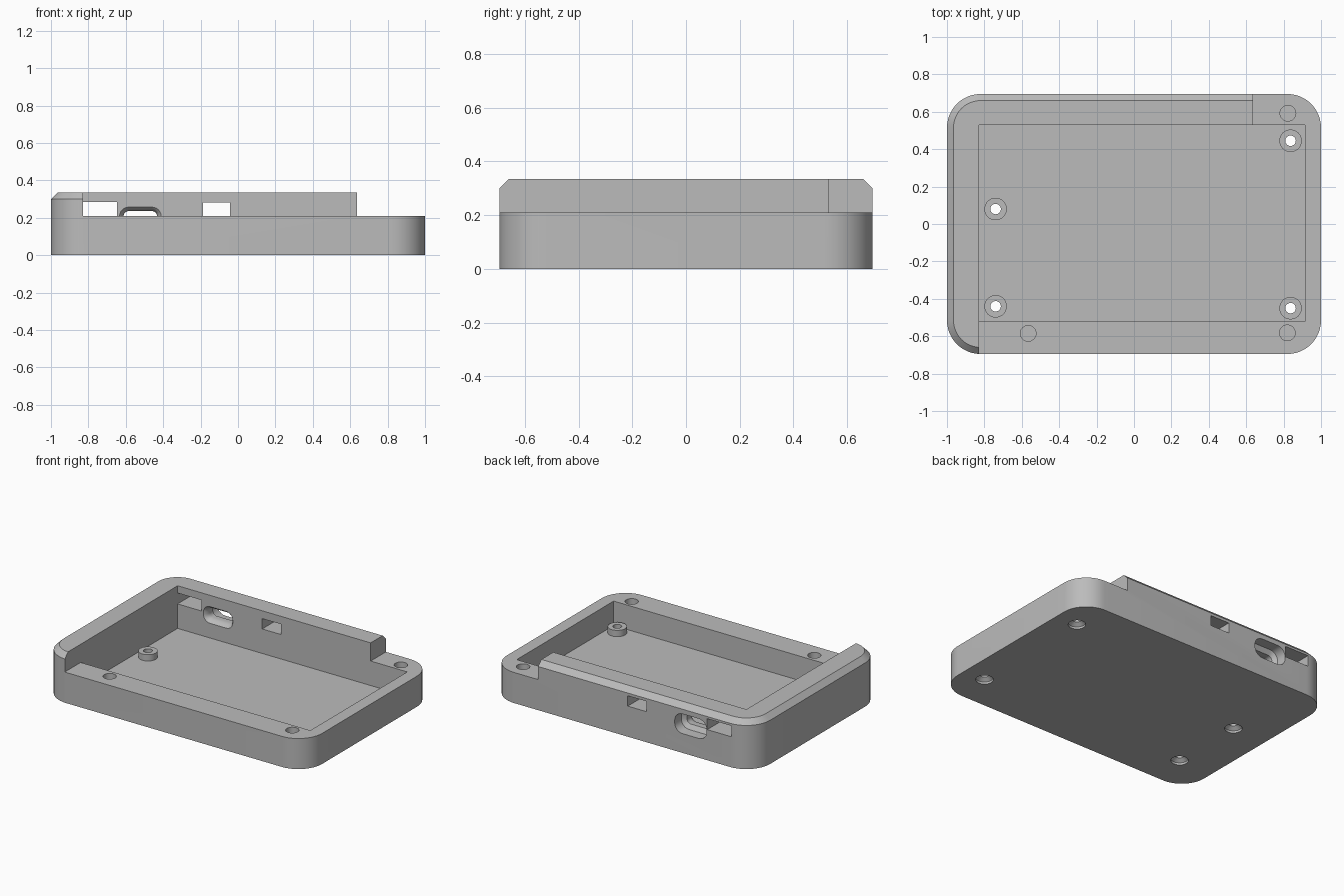
import bpy, bmesh, math
from mathutils import Vector

if "Cube" in bpy.data.objects:
    bpy.data.objects.remove(bpy.data.objects["Cube"], do_unlink=True)

grey = bpy.data.materials.new("mid grey plastic")
colour = (0.5, 0.5, 0.5, 1)
grey.diffuse_color = colour
grey.use_nodes = True
grey.node_tree.nodes["Principled BSDF"].inputs["Base Color"].default_value = colour

HALF_Y, CORNER = 0.695, 0.18
FLOOR, RIM, TOP, BEVEL = 0.042, 0.21, 0.335, 0.035
IN_L, IN_R, IN_F, IN_B = -0.83, 0.915, -0.522, 0.53


def rounded_ring(hw, hh, r, steps):
    """Outline of a rounded rectangle, anticlockwise."""
    ring = []
    for k, (sx, sy) in enumerate([(1, 1), (-1, 1), (-1, -1), (1, -1)]):
        for i in range(steps + 1):
            a = math.pi / 2 * (k + i / steps)
            ring.append((sx * (hw - r) + r * math.cos(a), sy * (hh - r) + r * math.sin(a)))
    return ring


def loft(name, rings, place):
    """Solid skinned through equal rings; place(u, v, level) gives the point."""
    bm = bmesh.new()
    rows = [[bm.verts.new(place(u, v, lev)) for u, v in ring] for lev, ring in rings]
    n = len(rows[0])
    for a, b in zip(rows, rows[1:]):
        for i in range(n):
            j = (i + 1) % n
            bm.faces.new((a[i], a[j], b[j], b[i]))
    bm.faces.new(rows[0][::-1])
    bm.faces.new(rows[-1])
    bmesh.ops.recalc_face_normals(bm, faces=bm.faces[:])
    mesh = bpy.data.meshes.new(name)
    bm.to_mesh(mesh)
    bm.free()
    ob = bpy.data.objects.new(name, mesh)
    mesh.materials.append(grey)
    bpy.context.collection.objects.link(ob)
    return ob


def box(x0, x1, y0, y1, z0, z1):
    square = [(x0, y0), (x1, y0), (x1, y1), (x0, y1)]
    return loft("cutter", [(z0, square), (z1, square)], lambda u, v, w: (u, v, w))


def turned(x, y, profile, steps=32):
    """Round solid from (z, radius) pairs."""
    rings = [(z, [(r * math.cos(math.tau * i / steps), r * math.sin(math.tau * i / steps))
                  for i in range(steps)]) for z, r in profile]
    return loft("turned", rings, lambda u, v, w: (x + u, y + v, w))


def combine(body, tool, operation="DIFFERENCE"):
    mod = body.modifiers.new("cut", "BOOLEAN")
    mod.operation, mod.solver, mod.object = operation, "EXACT", tool
    bpy.context.view_layer.objects.active = body
    bpy.ops.object.modifier_apply(modifier=mod.name)
    bpy.data.objects.remove(tool, do_unlink=True)


# Rounded outer block with a bevelled top edge
outer = rounded_ring(1, HALF_Y, CORNER, 12)
inset = rounded_ring(1 - BEVEL, HALF_Y - BEVEL, CORNER - BEVEL, 12)
tray = loft("case_base", [(0, outer), (TOP - BEVEL, outer), (TOP, inset)],
            lambda u, v, w: (u, v, w))

# Lowered rim on the front and left, then the cavity
combine(tray, box(IN_L, 1.2, -1, IN_B, RIM, 0.5))
combine(tray, box(0.637, 1.2, -1, 1, RIM, 0.5))
combine(tray, box(IN_L, IN_R, IN_F, IN_B, FLOOR, 0.6))

# Standoffs with countersunk through holes
for x, y in [(0.837, 0.445), (0.837, -0.45), (-0.74, 0.08), (-0.74, -0.44)]:
    combine(tray, turned(x, y, [(0.02, 0.06), (0.085, 0.06)]), "UNION")
    combine(tray, turned(x, y, [(-0.01, 0.055), (0.015, 0.055), (0.035, 0.028), (0.2, 0.028)]))

# Blind holes in the rim
for x, y in [(0.823, 0.592), (0.82, -0.582), (-0.566, -0.585)]:
    combine(tray, turned(x, y, [(0.11, 0.042), (0.3, 0.042)]))

# Rectangular ports in the back wall
combine(tray, box(IN_L, -0.648, 0.45, 0.8, RIM, 0.285))
combine(tray, box(-0.187, -0.044, 0.45, 0.8, RIM, 0.281))

# Rounded port: flared inside, narrow neck, wide pocket outside
def port_ring(grow):
    return rounded_ring(0.09 + grow, 0.036 + grow, 0.028 + grow, 6)

flare = 0.06
rings = [(IN_B - 0.02, port_ring(flare * 0.36))]
for i in range(6):
    a = math.radians(50 * (1 - i / 5))
    rings.append((IN_B + flare * (math.sin(math.radians(50)) - math.sin(a)),
                  port_ring(flare * (1 - math.cos(a)))))
rings += [(0.605, port_ring(0)), (0.625, port_ring(0.03)), (0.75, port_ring(0.033))]
combine(tray, loft("port_cutter", rings, lambda u, v, w: (-0.522 + u, w, 0.2 + v)))

# Smooth the round parts and keep the edges crisp
bpy.ops.object.select_all(action="DESELECT")
tray.select_set(True)
bpy.context.view_layer.objects.active = tray
bpy.ops.object.shade_smooth_by_angle(angle=math.radians(30))
